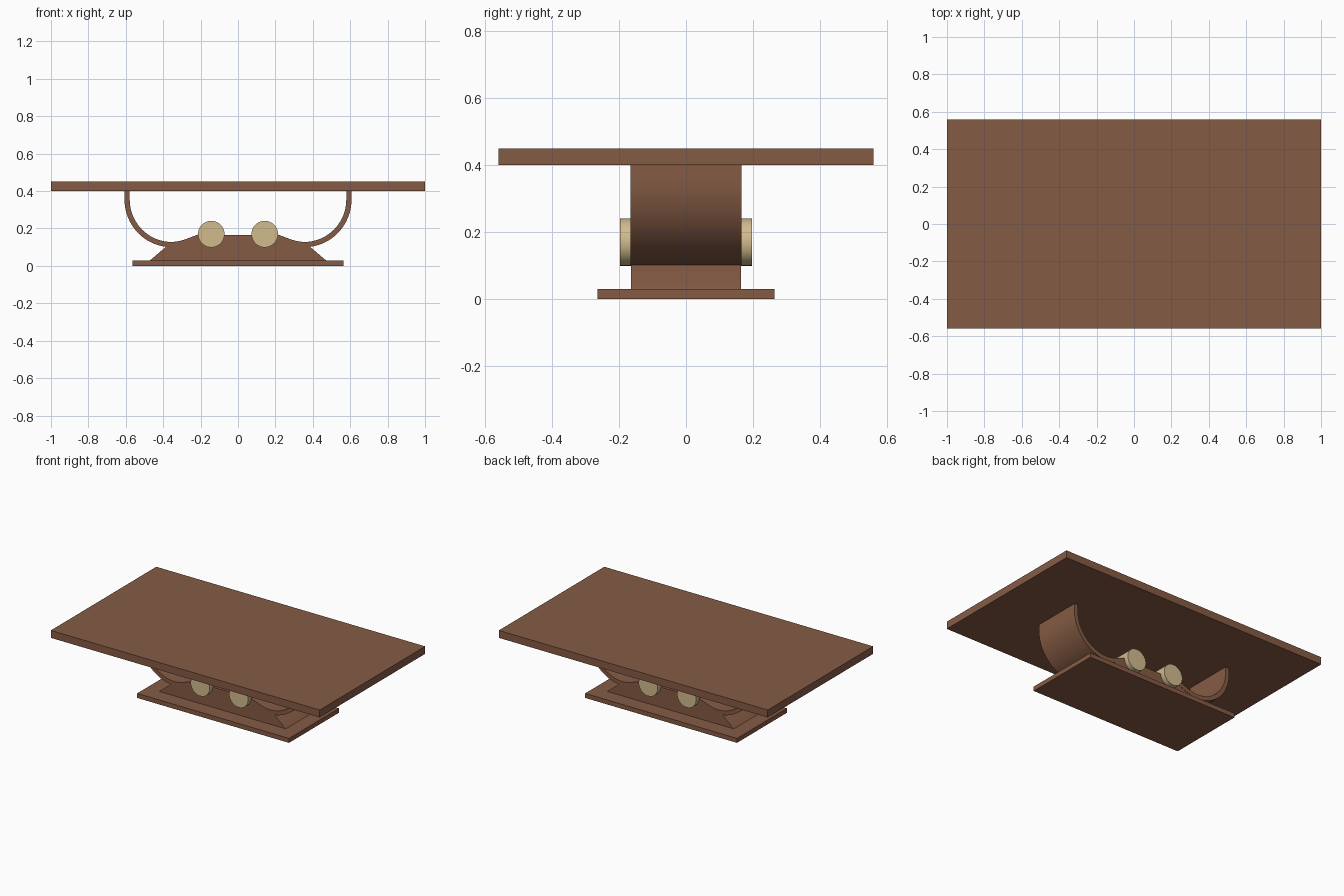
import bpy, bmesh, math

if "Cube" in bpy.data.objects:
    bpy.data.objects.remove(bpy.data.objects["Cube"])


def material(name, rgb):
    m = bpy.data.materials.new(name)
    m.diffuse_color = (*rgb, 1)
    m.use_nodes = True
    m.node_tree.nodes["Principled BSDF"].inputs["Base Color"].default_value = m.diffuse_color
    return m


wood = material("brown_wood", (0.235, 0.105, 0.058))
cream = material("cream", (0.64, 0.50, 0.27))


def finish(ob, name, mat, smooth=False):
    ob.name = name
    ob.data.materials.append(mat)
    if smooth:
        bpy.ops.object.select_all(action='DESELECT')
        ob.select_set(True)
        bpy.context.view_layer.objects.active = ob
        bpy.ops.object.shade_smooth_by_angle(angle=math.radians(35))


def box(name, sx, sy, z0, z1):
    bpy.ops.mesh.primitive_cube_add(size=1, location=(0, 0, (z0 + z1) / 2))
    ob = bpy.context.object
    ob.scale = (sx, sy, z1 - z0)
    bpy.ops.object.transform_apply(location=True, scale=True)
    finish(ob, name, wood)


def extrude_profile(name, pts, half):
    # extrude an x/z outline along y
    bm = bmesh.new()
    f = bm.faces.new([bm.verts.new((x, -half, z)) for x, z in pts])
    r = bmesh.ops.extrude_face_region(bm, geom=[f])
    vs = [v for v in r["geom"] if isinstance(v, bmesh.types.BMVert)]
    bmesh.ops.translate(bm, verts=vs, vec=(0, 2 * half, 0))
    bmesh.ops.recalc_face_normals(bm, faces=bm.faces)
    me = bpy.data.meshes.new(name)
    bm.to_mesh(me)
    bm.free()
    ob = bpy.data.objects.new(name, me)
    bpy.context.collection.objects.link(ob)
    finish(ob, name, wood, True)


# table top and floor plate
box("table_top", 2.0, 1.12, 0.40, 0.45)
box("floor_plate", 1.13, 0.53, 0.0, 0.03)

# centre line of the curved leg: straight, quarter arc, then rising sweep
path = [(0.593, 0.405)]
for i in range(17):
    a = math.radians(90 * i / 16)
    path.append((0.355 + 0.238 * math.cos(a), 0.355 - 0.241 * math.sin(a)))
for i in range(1, 9):
    t = i / 8
    path.append((0.355 - 0.185 * t, 0.114 + 0.054 * t * t * (2 - t)))

# offset the path both ways for the leg thickness
outer, inner = [], []
for i, (x, z) in enumerate(path):
    x0, z0 = path[max(i - 1, 0)]
    x1, z1 = path[min(i + 1, len(path) - 1)]
    dx, dz = x1 - x0, z1 - z0
    k = 0.014 / math.hypot(dx, dz)
    outer.append((x + dz * k, z - dx * k))
    inner.append((x - dz * k, z + dx * k))
band = outer + inner[::-1]
for side, s in (("left", -1), ("right", 1)):
    extrude_profile(side + "_curved_leg", [(s * x, z) for x, z in band], 0.166)

# pedestal: sloping flanks, upper edge following the legs
half = [(0.47, 0.03), (0.39, 0.098)] + \
    [(x, z) for x, z in path if x < 0.37 and z < 0.16] + [(0.19, 0.166)]
extrude_profile("pedestal", half + [(-x, z) for x, z in half[::-1]], 0.164)

# cream rollers
for side, s in (("left", -1), ("right", 1)):
    bpy.ops.mesh.primitive_cylinder_add(
        vertices=40, radius=0.071, depth=0.395,
        location=(s * 0.143, 0, 0.17), rotation=(math.pi / 2, 0, 0))
    finish(bpy.context.object, side + "_roller", cream, True)
